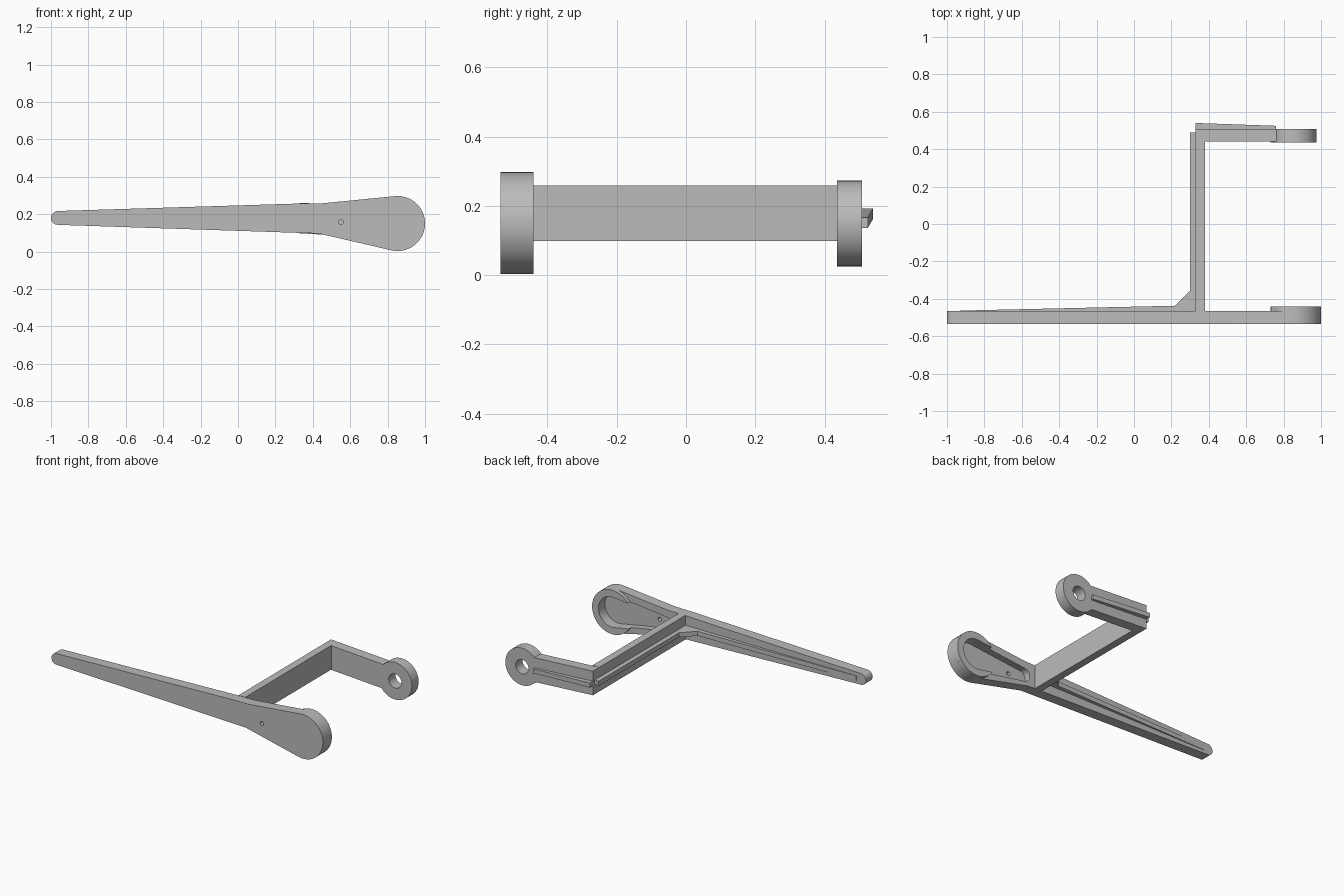
import bpy, bmesh
from math import radians, degrees, acos, cos, sin

cube = bpy.data.objects.get("Cube")
if cube:
    bpy.data.objects.remove(cube, do_unlink=True)

grey = bpy.data.materials.new("plain grey")
grey.use_nodes = True
colour = (0.5, 0.5, 0.5, 1)
grey.diffuse_color = colour
grey.node_tree.nodes["Principled BSDF"].inputs["Base Color"].default_value = colour


def arc(cx, cz, r, start, end, n=40):
    angles = [radians(start + (end - start) * i / n) for i in range(n + 1)]
    return [(cx + r * cos(a), cz + r * sin(a)) for a in angles]


def circle(cx, cz, r, n=64):
    return arc(cx, cz, r, 0, 360, n)[:-1]


def prism(name, outline, low, high, axis="y", slope=0, x_start=0):
    """Extrude an outline along y or z; slope tilts it along x."""
    bm = bmesh.new()
    verts = []
    for a, b in outline:
        co = (a, low, b) if axis == "y" else (a, b, low)
        verts.append(bm.verts.new(co))
    face = bm.faces.new(verts)
    new = bmesh.ops.extrude_face_region(bm, geom=[face])["geom"]
    step = (0, high - low, 0) if axis == "y" else (0, 0, high - low)
    bmesh.ops.translate(bm, verts=[v for v in new if isinstance(v, bmesh.types.BMVert)], vec=step)
    for v in bm.verts:
        v.co.z += slope * (v.co.x - x_start)
    bmesh.ops.recalc_face_normals(bm, faces=bm.faces)
    mesh = bpy.data.meshes.new(name)
    bm.to_mesh(mesh)
    bm.free()
    mesh.materials.append(grey)
    obj = bpy.data.objects.new(name, mesh)
    bpy.context.collection.objects.link(obj)
    return obj


def select(obj):
    bpy.ops.object.select_all(action="DESELECT")
    obj.select_set(True)
    bpy.context.view_layer.objects.active = obj


def cut(obj, cutter):
    mod = obj.modifiers.new("cut", "BOOLEAN")
    mod.operation = "DIFFERENCE"
    mod.solver = "EXACT"
    mod.object = cutter
    select(obj)
    bpy.ops.object.modifier_apply(modifier=mod.name)


# Front lever with rounded tip and large round head
head_x, head_z = 0.853, 0.15
lever_outline = (arc(head_x, head_z, 0.147, -103, 95)
                 + [(0.45, 0.258), (0.33, 0.257)]
                 + arc(-0.963, 0.18, 0.037, 92, 268, 24)
                 + [(0.33, 0.1), (0.43, 0.097)])
front_lever = prism("front_lever", lever_outline, -0.535, -0.465)
head_rim = prism("head_rim", circle(head_x, head_z, 0.147), -0.465, -0.44)

# Teardrop pocket in the back of the head, and a pin hole
big, small, small_x = 0.1, 0.045, 0.465
t = degrees(acos((big - small) / (head_x - small_x)))
pocket_outline = (arc(head_x, head_z, big, t - 180, 180 - t)
                  + arc(small_x, 0.165, small, 180 - t, 180 + t, 24))
pocket = prism("pocket_cutter", pocket_outline, -0.508, -0.4)
pin = prism("pin_cutter", circle(0.55, 0.157, 0.013, 24), -0.6, -0.4)
cut(front_lever, pocket)
cut(front_lever, pin)
cut(head_rim, pocket)

# Cross wall joining lever and rear arm
cross_wall = prism("cross_wall", [(0.33, -0.466), (0.38, -0.466), (0.38, 0.441), (0.33, 0.441)],
                   0.098, 0.259, axis="z")

# Rear arm with eyelet
tilt = -0.06
rear_arm = prism("rear_arm", [(0.33, 0.44), (0.78, 0.44), (0.78, 0.508), (0.33, 0.508)],
                 0.098, 0.259, axis="z", slope=tilt, x_start=0.33)
eyelet = prism("eyelet", circle(0.852, 0.149, 0.1235), 0.436, 0.508)
bore = prism("bore_cutter", circle(0.852, 0.149, 0.047), 0.3, 0.6)
cut(eyelet, bore)

# Stiffening ribs along lever, wall and rear arm
lever_rib = prism("lever_rib", [(-0.93, -0.467), (0.34, -0.467), (0.34, 0.49), (0.3, 0.49),
                                (0.3, -0.355), (0.22, -0.437), (-0.93, -0.463)],
                  0.163, 0.193, axis="z")
arm_rib = prism("arm_rib", [(0.33, 0.5), (0.758, 0.5), (0.758, 0.525), (0.33, 0.54)],
                0.162, 0.192, axis="z", slope=tilt, x_start=0.33)

for helper in (pocket, pin, bore):
    bpy.data.objects.remove(helper, do_unlink=True)

for obj in (front_lever, head_rim, cross_wall, rear_arm, eyelet, lever_rib, arm_rib):
    select(obj)
    bpy.ops.object.shade_smooth_by_angle(angle=radians(10))
